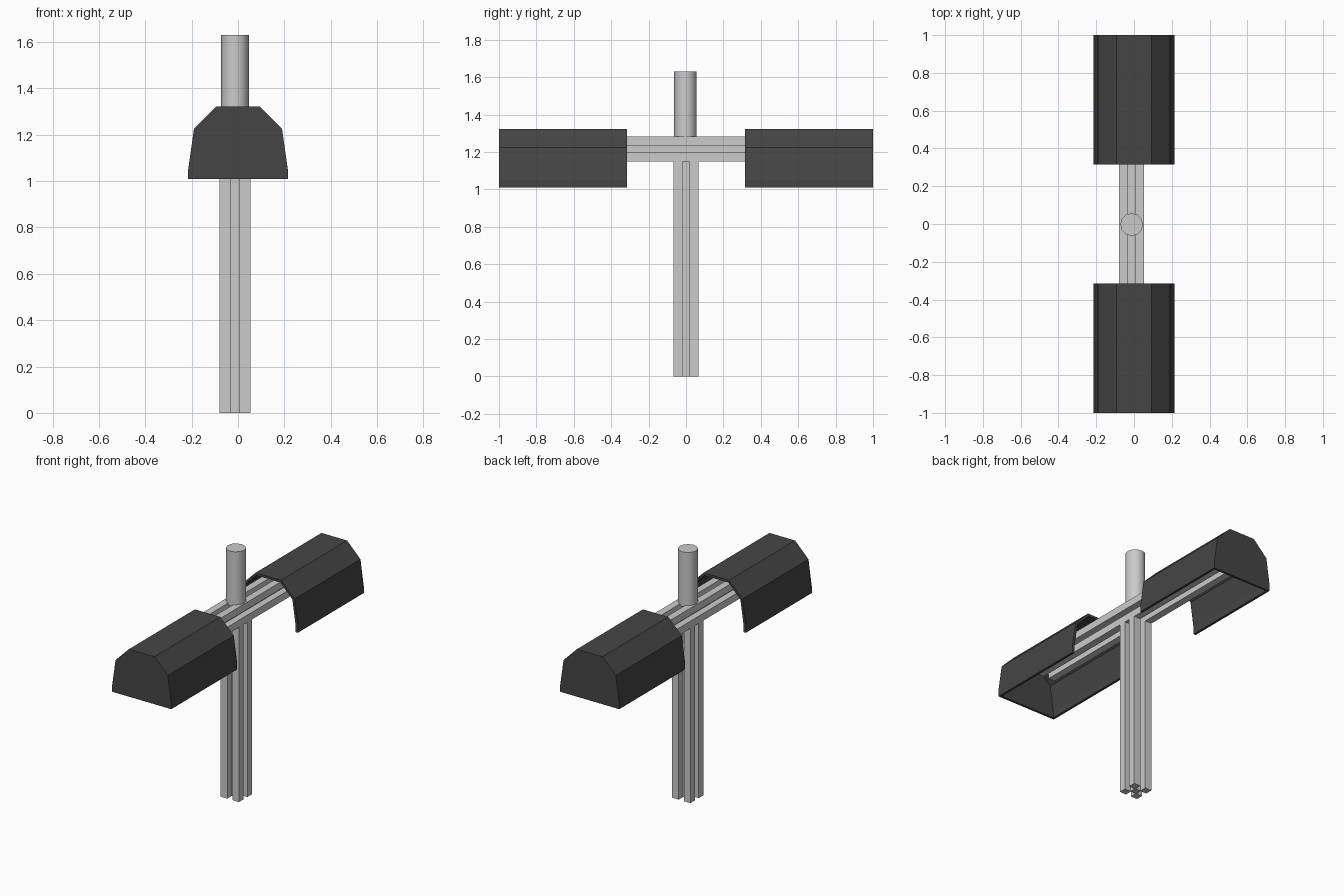
import bpy, bmesh, math

if "Cube" in bpy.data.objects:
    bpy.data.objects.remove(bpy.data.objects["Cube"])

CX = -0.0125  # centre line of the frame


def extrude(name, loop, vec):
    """Solid made from a closed loop of 3D points pushed along vec."""
    bm = bmesh.new()
    face = bm.faces.new([bm.verts.new(p) for p in loop])
    new = bmesh.ops.extrude_face_region(bm, geom=[face])["geom"]
    bmesh.ops.translate(bm, vec=vec, verts=[v for v in new if isinstance(v, bmesh.types.BMVert)])
    bmesh.ops.recalc_face_normals(bm, faces=bm.faces)
    mesh = bpy.data.meshes.new(name)
    bm.to_mesh(mesh)
    bm.free()
    obj = bpy.data.objects.new(name, mesh)
    bpy.context.collection.objects.link(obj)
    return obj


def slotted_profile(half=0.0665, slot=0.019, core=0.022):
    """Square section with one slot in each side."""
    quarter = [(half, -half), (half, -slot), (core, -slot), (core, slot), (half, slot)]
    pts = []
    for k in range(4):
        c, s = round(math.cos(k * math.pi / 2)), round(math.sin(k * math.pi / 2))
        pts += [(c * x - s * y, s * x + c * y) for x, y in quarter]
    return pts


# Upright post and crossbar share the slotted section
section = slotted_profile()
extrude("post", [(CX + u, v, 0) for u, v in section], (0, 0, 1.15))
extrude("crossbar", [(CX + u, -0.83, 1.215 + v) for u, v in section], (0, 1.66, 0))

# Round spigot on top
bpy.ops.mesh.primitive_cylinder_add(vertices=12, radius=0.06, depth=0.36,
                                    location=(CX, -0.003, 1.45))
spigot = bpy.context.object
spigot.name = "spigot"
bpy.ops.object.shade_smooth_by_angle(angle=math.radians(40))

# Hoods: thin folded shells, open below and at the inner end, capped outside
dark = bpy.data.materials.new("dark_hood")
dark.diffuse_color = (0.06, 0.06, 0.06, 1)
dark.use_nodes = True
dark.node_tree.nodes["Principled BSDF"].inputs["Base Color"].default_value = dark.diffuse_color
outer = [(-0.215, 1.01), (-0.215, 1.05), (-0.19, 1.225), (-0.093, 1.322),
         (0.093, 1.322), (0.19, 1.225), (0.215, 1.05), (0.215, 1.01)]
inner = [(-0.199, 1.01), (-0.199, 1.05), (-0.175, 1.218), (-0.087, 1.306),
         (0.087, 1.306), (0.175, 1.218), (0.199, 1.05), (0.199, 1.01)]
for name, side in (("front", -1), ("back", 1)):
    shell = [(x, side * 0.315, z) for x, z in outer + inner[::-1]]
    cap = [(x, side * 0.985, z) for x, z in outer]
    parts = [extrude(name + "_hood", shell, (0, side * 0.67, 0)),
             extrude(name + "_hood_cap", cap, (0, side * 0.015, 0))]
    for part in parts:
        part.data.materials.append(dark)
